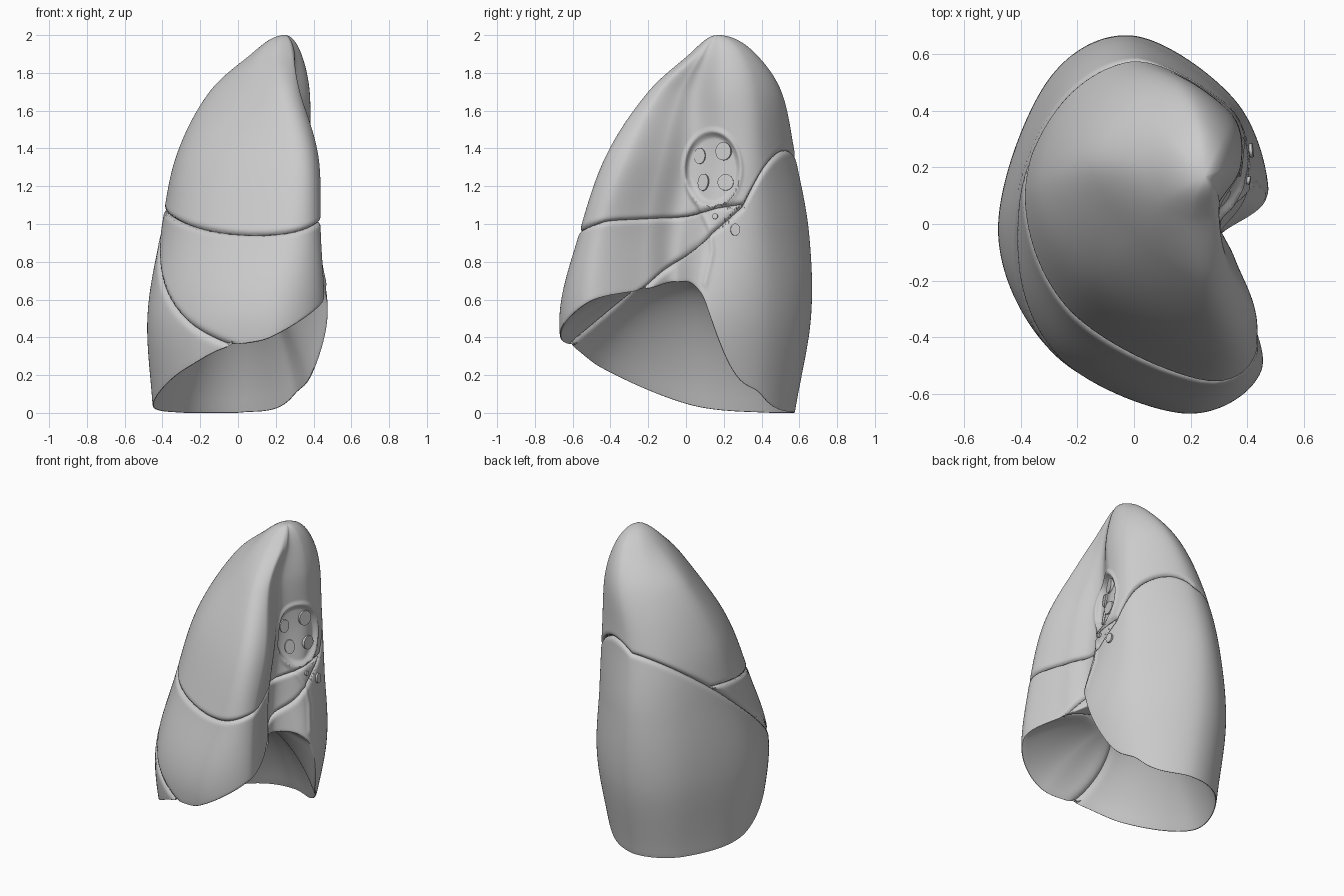
import bpy, bmesh
from math import sqrt, pi, sin
from mathutils import Vector
from mathutils.bvhtree import BVHTree

if "Cube" in bpy.data.objects:
    bpy.data.objects.remove(bpy.data.objects["Cube"])

# Cross-sections: 10 points each, counter-clockwise from the front border
SECTIONS = {
    0.00: [(.15, -.60), (.40, -.46), (.34, -.21), (.27, -.05), (.38, .09),
           (.28, .40), (0, .575), (-.28, .45), (-.45, .03), (-.26, -.42)],
    0.50: [(.18, -.67), (.45, -.52), (.365, -.21), (.295, -.055), (.475, .075),
           (.36, .43), (0, .66), (-.31, .50), (-.48, -.03), (-.28, -.46)],
    0.95: [(.24, -.56), (.435, -.47), (.36, -.21), (.295, -.045), (.41, .14),
           (.35, .42), (0, .65), (-.27, .50), (-.41, .07), (-.24, -.32)],
    1.35: [(.28, -.425), (.425, -.33), (.36, -.13), (.295, .03), (.38, .22),
           (.335, .41), (.03, .58), (-.21, .45), (-.33, .12), (-.16, -.20)],
    1.70: [(.22, -.195), (.325, -.15), (.30, -.03), (.29, .06), (.375, .20),
           (.345, .37), (.15, .505), (-.05, .41), (-.15, .20), (0, -.04)],
    1.90: [(.20, .02), (.28, .04), (.30, .08), (.30, .12), (.335, .20),
           (.315, .30), (.22, .37), (.11, .31), (.07, .20), (.11, .08)],
    2.00: [(.25, .17)] * 10,
}
RIM = [.385, .58, .65, .69, .62, .07, -.022, -.022, .02, .22]   # lower rim height
SEG, ROWS, RINGS = 30, 230, 45


def loop_curve(pts):
    """Closed Catmull-Rom curve through the points."""
    pts, n, out = [Vector(p) for p in pts], len(pts), []
    for i in range(n):
        a, b, c, d = (pts[(i + k) % n] for k in (-1, 0, 1, 2))
        for s in range(SEG):
            t = s / SEG
            out.append(.5 * (2 * b + (c - a) * t + (2 * a - 5 * b + 4 * c - d) * t * t
                             + (3 * b - a - 3 * c + d) * t ** 3))
    return out


def oblique(x, y):
    return .86 + .83 * y - .05 * x + 2.6 * max(0, y - .3) * max(0, x)


def horizontal(x, y):
    return 1.015 + .14 * y + .3 * x * x


# Whole lung surface: lofted wall plus domed, hollow base
US = [sqrt(2 - z) for z in SECTIONS]
CURVES = [loop_curve(s) for s in SECTIONS.values()]
rim = [max(-.022, v.x) for v in loop_curve([(r, 0) for r in RIM])]
NCOL, NL = len(rim), len(US)
for s in range(SEG):                      # sweep of the rim beside the back ridge and front
    rim[4 * SEG + s] -= .13 * sin(pi * s / SEG) ** 2
    rim[9 * SEG + s] += .03 * sin(pi * s / SEG) ** 2


def wall_point(j, u):
    k = next((i for i in range(NL - 1) if u >= US[i + 1]), NL - 2)
    P = [c[j] for c in CURVES]

    def slope(i):
        a, b = max(i - 1, 0), min(i + 1, NL - 1)
        return (P[b] - P[a]) / (US[b] - US[a])
    h = US[k + 1] - US[k]
    t = (u - US[k]) / h
    p = ((2 * t ** 3 - 3 * t * t + 1) * P[k] + (t ** 3 - 2 * t * t + t) * h * slope(k)
         + (3 * t * t - 2 * t ** 3) * P[k + 1] + (t ** 3 - t * t) * h * slope(k + 1))
    return Vector((p.x, p.y, 2 - u * u))


bm = bmesh.new()
grid = []
for r in range(RINGS):
    f = (r + .001) / RINGS
    g = (1 - f * f) ** .85
    row = []
    for j in range(NCOL):
        p = wall_point(j, sqrt(2 - rim[j]))
        row.append(bm.verts.new((p.x * f, p.y * f, rim[j] + (.71 - rim[j]) * g)))
    grid.append(row)
for r in range(ROWS + 1):
    grid.append([bm.verts.new(wall_point(j, sqrt(2 - rim[j]) * (1 - r / ROWS)))
                 for j in range(NCOL)])
for a, b in zip(grid, grid[1:]):
    for j in range(NCOL):
        k = (j + 1) % NCOL
        bm.faces.new((a[j], a[k], b[k], b[j]))
bmesh.ops.remove_doubles(bm, verts=bm.verts, dist=.0004)
bmesh.ops.holes_fill(bm, edges=[e for e in bm.edges if e.is_boundary], sides=0)
for _ in range(4):
    bmesh.ops.smooth_vert(bm, verts=bm.verts, factor=.5,
                          use_axis_x=True, use_axis_y=True, use_axis_z=True)

# Cut along both curved fissures (flatten the fissure, slice, restore)
for fissure in (oblique, horizontal):
    for v in bm.verts:
        v.co.z -= fissure(v.co.x, v.co.y)
    bmesh.ops.bisect_plane(bm, geom=bm.verts[:] + bm.edges[:] + bm.faces[:], dist=1e-5,
                           plane_co=(0, 0, 0), plane_no=(0, 0, 1))
    for v in bm.verts:
        v.co.z += fissure(v.co.x, v.co.y)
for f in bm.faces:
    c = f.calc_center_median()
    f.material_index = (0 if c.z < oblique(c.x, c.y) else
                        1 if c.z < horizontal(c.x, c.y) else 2)
bmesh.ops.recalc_face_normals(bm, faces=bm.faces)
bm.normal_update()

# Rounded fissure grooves, hilum hollow and pulmonary ligament fold
FOLD = [Vector(p) for p in ((.01, 1.22), (.13, .97), (.14, .85), (.10, .68))]


def fold_distance(p):
    best = 9
    for a, b in zip(FOLD, FOLD[1:]):
        t = max(0, min(1, (p - a).dot(b - a) / (b - a).length_squared))
        best = min(best, (p - a - (b - a) * t).length)
    return best


moves = []
for v in bm.verts:
    x, y, z = v.co
    above = z - oblique(x, y)
    d = abs(above) / 1.3
    if above > -1e-4:
        d = min(d, abs(z - horizontal(x, y)))
    t = max(0, 1 - d / .028)
    push = -.022 * (1 - sqrt(max(0, 1 - t * t)))
    if x > .15 and v.normal.x > .2 and .6 < z < 1.6:
        e = sqrt(((y - .14) / .145) ** 2 + ((z - 1.29) / .195) ** 2)
        push += -.018 * max(0, min(1, (1 - e) / .15)) + .008 * max(0, 1 - abs(e - 1.04) / .12)
        push += .008 * max(0, 1 - fold_distance(Vector((y, z))) / .02)
    moves.append((v, v.normal * push))
for v, m in moves:
    v.co += m
bm.normal_update()
tree = BVHTree.FromBMesh(bm)


def add_object(name, mesh_bm):
    me = bpy.data.meshes.new(name)
    mesh_bm.to_mesh(me)
    ob = bpy.data.objects.new(name, me)
    bpy.context.collection.objects.link(ob)
    bpy.ops.object.select_all(action='DESELECT')
    ob.select_set(True)
    bpy.context.view_layer.objects.active = ob
    bpy.ops.object.shade_smooth_by_angle(angle=pi / 4)
    return ob


# Three lobes
for label, name in enumerate(("lower_lobe", "middle_lobe", "upper_lobe")):
    part = bm.copy()
    bmesh.ops.delete(part, geom=[f for f in part.faces if f.material_index != label],
                     context='FACES')
    for f in part.faces:
        f.material_index = 0
    add_object(name, part)
    part.free()

# Cut vessels and airways in the hilum: short flat-ended oval stumps
for i, (y, z, w, h) in enumerate(((.075, 1.36, .032, .042), (.20, 1.385, .043, .048),
                                  (.095, 1.22, .032, .045), (.21, 1.22, .042, .043),
                                  (.155, 1.04, .014, .015), (.26, .97, .025, .032))):
    hit, normal, _, _ = tree.ray_cast(Vector((1, y, z)), Vector((-1, 0, 0)))
    if hit is None:
        continue
    side = Vector((0, 0, 1)).cross(normal).normalized()
    up = normal.cross(side)
    stump = bmesh.new()
    bmesh.ops.create_cone(stump, cap_ends=True, segments=32, radius1=1, radius2=1, depth=.03)
    for v in stump.verts:
        v.co = hit + side * v.co.x * w + up * v.co.y * h + normal * (v.co.z - .004)
    add_object(f"vessel_stump_{i + 1}", stump)
    stump.free()
bm.free()
